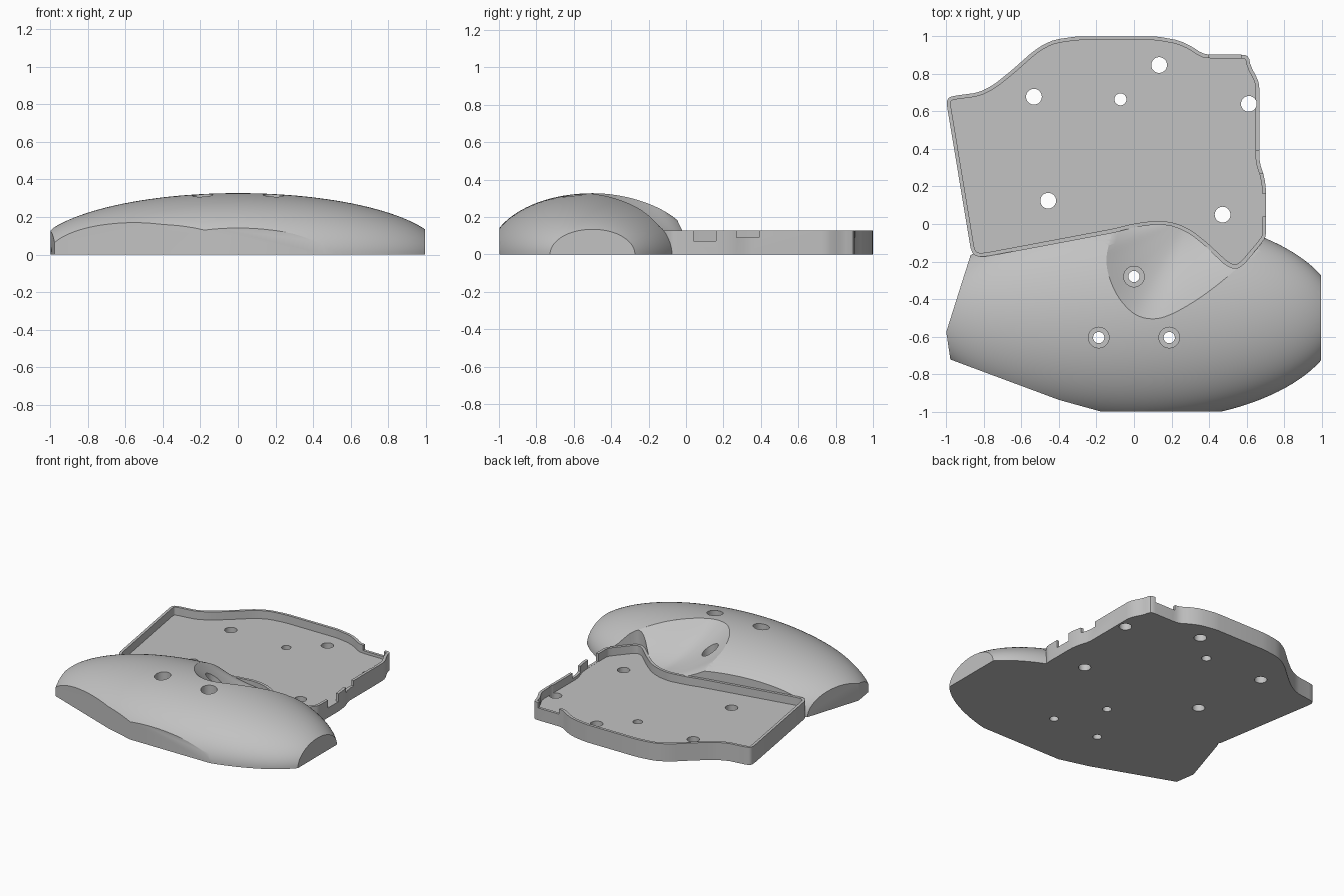
import bpy, bmesh, math
from mathutils import Vector

cube = bpy.data.objects.get("Cube")
if cube:
    bpy.data.objects.remove(cube, do_unlink=True)

grey = bpy.data.materials.new("plain_grey")
grey.use_nodes = True
shade = (0.54, 0.54, 0.54, 1)
grey.diffuse_color = shade
grey.node_tree.nodes["Principled BSDF"].inputs["Base Color"].default_value = shade

# Palm rest ellipsoid: centre and half sizes
CENTRE = Vector((0, -0.5, 0))
HALF = Vector((1.093, 0.552, 0.327))
WALL_TOP, FLOOR_TOP, WALL = 0.129, 0.07, 0.02


def make(name, bm):
    bmesh.ops.recalc_face_normals(bm, faces=bm.faces)
    mesh = bpy.data.meshes.new(name)
    bm.to_mesh(mesh)
    bm.free()
    mesh.materials.append(grey)
    obj = bpy.data.objects.new(name, mesh)
    bpy.context.collection.objects.link(obj)
    return obj


def loft(name, rings):
    """Closed solid through a stack of equal rings."""
    bm = bmesh.new()
    loops = [[bm.verts.new(p) for p in ring] for ring in rings]
    n = len(loops[0])
    for a, b in zip(loops, loops[1:]):
        for i in range(n):
            j = (i + 1) % n
            bm.faces.new((a[i], a[j], b[j], b[i]))
    bm.faces.new(loops[0])
    bm.faces.new(loops[-1])
    return make(name, bm)


def prism(name, outline, low, high):
    return loft(name, [[(x, y, z) for x, y in outline] for z in (low, high)])


def drill(x, y, radius, low=-0.2, high=0.6):
    ring = [(x + radius * math.cos(math.tau * i / 32),
             y + radius * math.sin(math.tau * i / 32)) for i in range(32)]
    return prism("drill", ring, low, high)


def block(x0, x1, y0, y1, low):
    return prism("notch", [(x0, y0), (x1, y0), (x1, y1), (x0, y1)], low, 0.4)


def cut(obj, tool, operation="DIFFERENCE"):
    mod = obj.modifiers.new("cut", "BOOLEAN")
    mod.operation, mod.solver, mod.object = operation, "EXACT", tool
    bpy.context.view_layer.update()
    graph = bpy.context.evaluated_depsgraph_get()
    mesh = bpy.data.meshes.new_from_object(obj.evaluated_get(graph))
    obj.modifiers.clear()
    obj.data = mesh
    bpy.data.objects.remove(tool, do_unlink=True)


def inset(outline, dist):
    """Move a clockwise outline inward by a fixed distance."""
    pts = [Vector(p) for p in outline]
    result = []
    for i, p in enumerate(pts):
        a = (p - pts[i - 1]).normalized()
        b = (pts[(i + 1) % len(pts)] - p).normalized()
        normal = (Vector((a.y, -a.x)) + Vector((b.y, -b.x))).normalized()
        result.append(p + normal * dist / max(0.5, normal.dot(Vector((a.y, -a.x)))))
    return result


def soften(outline, reach):
    """Clip every corner, staying close to it on long sides."""
    pts = [Vector(p) for p in outline]
    result = []
    for i, p in enumerate(pts):
        for other in (pts[i - 1], pts[(i + 1) % len(pts)]):
            side = other - p
            result.append(p + side.normalized() * min(reach, side.length * 0.27))
    return result


def rounded(points, steps):
    """Closed smooth curve through the points."""
    pts = [Vector(p) for p in points]
    n, result = len(pts), []
    for i in range(n):
        a, b, c, d = (pts[(i + k) % n] for k in (-1, 0, 1, 2))
        for s in range(steps):
            t = s / steps
            result.append(b + (c - a) * t / 2 + (a * 2 - b * 5 + c * 4 - d) * t * t / 2
                          + (b * 3 - a - c * 3 + d) * t ** 3 / 2)
    return result


def dome_height(x, y):
    left = 1 - (x / HALF.x) ** 2 - ((y - CENTRE.y) / HALF.y) ** 2
    return HALF.z * math.sqrt(max(0, left))


# Tray outline, clockwise from the back right corner
tray_outline = soften([
    (-0.998, 0.64), (-0.993, 0.67), (-0.965, 0.682), (-0.83, 0.70), (-0.75, 0.74),
    (-0.65, 0.82), (-0.54, 0.918), (-0.48, 0.958), (-0.42, 0.983), (-0.3, 1.0),
    (0.12, 1.0), (0.24, 0.978), (0.31, 0.945), (0.36, 0.91), (0.4, 0.902), (0.59, 0.902),
    (0.612, 0.89), (0.622, 0.84), (0.655, 0.78), (0.668, 0.74), (0.668, 0.33),
    (0.695, 0.25), (0.704, 0.18), (0.704, -0.06), (0.69, -0.09), (0.58, -0.22),
    (0.54, -0.24), (0.49, -0.22), (0.38, -0.118), (0.3, -0.053), (0.22, -0.015),
    (0.13, 0.0), (0.0, -0.018), (-0.1, -0.043), (-0.2, -0.062), (-0.8, -0.175),
    (-0.845, -0.172), (-0.868, -0.145)], 0.02)

# Tray: hollow it, then notch the rim and drill the mounting holes
tray = prism("tray", tray_outline, 0, WALL_TOP)
cut(tray, prism("hollow", inset(tray_outline, WALL), FLOOR_TOP, 0.4))
for notch in ((0.62, 0.8, 0.04, 0.16, 0.071), (0.62, 0.8, 0.27, 0.39, 0.09),
              (0.4, 0.57, 0.86, 0.95, 0.09)):
    cut(tray, block(*notch))
for x, y in ((-0.533, 0.678), (0.134, 0.847), (0.612, 0.64), (-0.457, 0.124), (0.472, 0.05)):
    cut(tray, drill(x, y, 0.042))
cut(tray, drill(-0.072, 0.664, 0.032))

# Palm rest: ellipsoid trimmed by upright planes
bm = bmesh.new()
bmesh.ops.create_uvsphere(bm, u_segments=128, v_segments=64, radius=1)
for v in bm.verts:
    v.co = CENTRE + v.co * HALF
palm_rest = make("palm_rest", bm)
trim = [(-0.755, 0.2), (-1.0, -0.575), (-0.978, -0.722), (-0.4, -0.937), (-0.18, -0.998),
        (0.996, -0.998), (0.996, 0.2)]
cut(palm_rest, prism("trim", trim, 0, 1), "INTERSECT")
cut(palm_rest, prism("tray_space", tray_outline, -0.2, 1))

# Thumb scoop: a bowl whose rim lies on the dome
rim = rounded([(-0.11, -0.02), (-0.147, -0.2), (-0.1, -0.36), (-0.01, -0.47), (0.09, -0.505),
               (0.2, -0.48), (0.37, -0.38), (0.55, -0.235), (0.7, -0.08), (0.65, 0.25),
               (0.4, 0.4), (0.1, 0.35), (-0.06, 0.2)], 6)
pivot, low = Vector((0.28, 0.02)), 0.08
bowl = []
for k in range(1, 16):
    s = k / 12
    ring = []
    for p in rim:
        top = max(dome_height(*p), WALL_TOP)
        # Above the rim the bowl wall turns steeply upward
        if k <= 12:
            q, z = pivot + (p - pivot) * s, low + (top - low) * s ** 2
        else:
            q, z = pivot + (p - pivot) * (0.9 + s * 0.1), top + (s - 1) * 2
        ring.append((q.x, q.y, z))
    bowl.append(ring)
cut(palm_rest, loft("scoop", bowl))

# Counterbored screw holes
for x, y in ((-0.188, -0.605), (0.188, -0.605), (0.0, -0.28)):
    cut(palm_rest, drill(x, y, 0.055, 0.1))
    cut(palm_rest, drill(x, y, 0.03))

for obj in (tray, palm_rest):
    bpy.ops.object.select_all(action="DESELECT")
    obj.select_set(True)
    bpy.context.view_layer.objects.active = obj
    bpy.ops.object.shade_smooth_by_angle(angle=math.radians(30))
